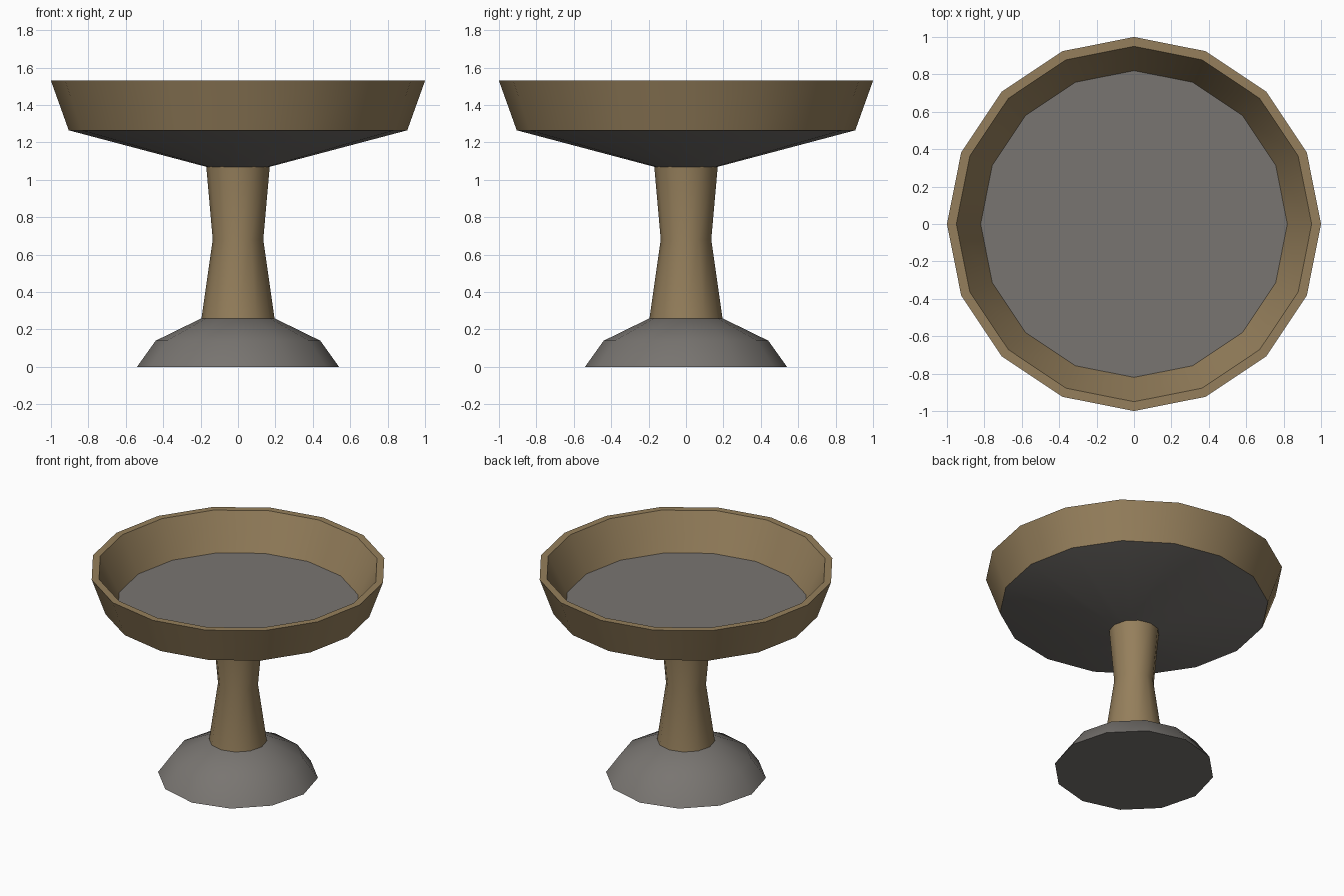
import bpy, bmesh, math

if "Cube" in bpy.data.objects:
    bpy.data.objects.remove(bpy.data.objects["Cube"])


def material(name, rgb):
    m = bpy.data.materials.new(name)
    m.diffuse_color = (*rgb, 1.0)
    m.use_nodes = True
    m.node_tree.nodes["Principled BSDF"].inputs["Base Color"].default_value = m.diffuse_color
    return m


stone = material("grey_stone", (0.190, 0.178, 0.165))
wood = material("tan_wood", (0.300, 0.212, 0.106))


def lathe(name, profile, sides, mats, seg_mats, cap_mat=0):
    """Revolve (radius, z) points around z, cap both ends, smooth by angle."""
    bm = bmesh.new()
    rings = []
    for r, z in profile:
        rings.append([bm.verts.new((r * math.cos(2 * math.pi * i / sides),
                                    r * math.sin(2 * math.pi * i / sides), z))
                      for i in range(sides)])
    for k in range(len(rings) - 1):
        a, b = rings[k], rings[k + 1]
        for i in range(sides):
            j = (i + 1) % sides
            f = bm.faces.new((a[i], a[j], b[j], b[i]))
            f.material_index = seg_mats[k]
    for ring in (rings[0][::-1], rings[-1]):
        bm.faces.new(ring).material_index = cap_mat
    bmesh.ops.recalc_face_normals(bm, faces=bm.faces)
    me = bpy.data.meshes.new(name)
    bm.to_mesh(me)
    bm.free()
    for m in mats:
        me.materials.append(m)
    ob = bpy.data.objects.new(name, me)
    bpy.context.collection.objects.link(ob)
    bpy.ops.object.select_all(action='DESELECT')
    ob.select_set(True)
    bpy.context.view_layer.objects.active = ob
    bpy.ops.object.shade_smooth_by_angle(angle=math.radians(35))
    return ob


# Foot: two sloped tiers
lathe("foot", [(0.54, 0), (0.44, 0.14), (0.195, 0.26)], 12, [stone], [0, 0])

# Waisted stem
lathe("stem", [(0.195, 0.26), (0.135, 0.68), (0.17, 1.075)], 12, [wood], [0, 0])

# Bowl: grey underside and floor, tan outer wall, rim and inner wall
lathe("bowl", [(0.17, 1.07), (0.905, 1.265), (1.0, 1.53), (0.95, 1.53), (0.82, 1.272)],
      16, [stone, wood], [0, 1, 1, 1], cap_mat=0)
